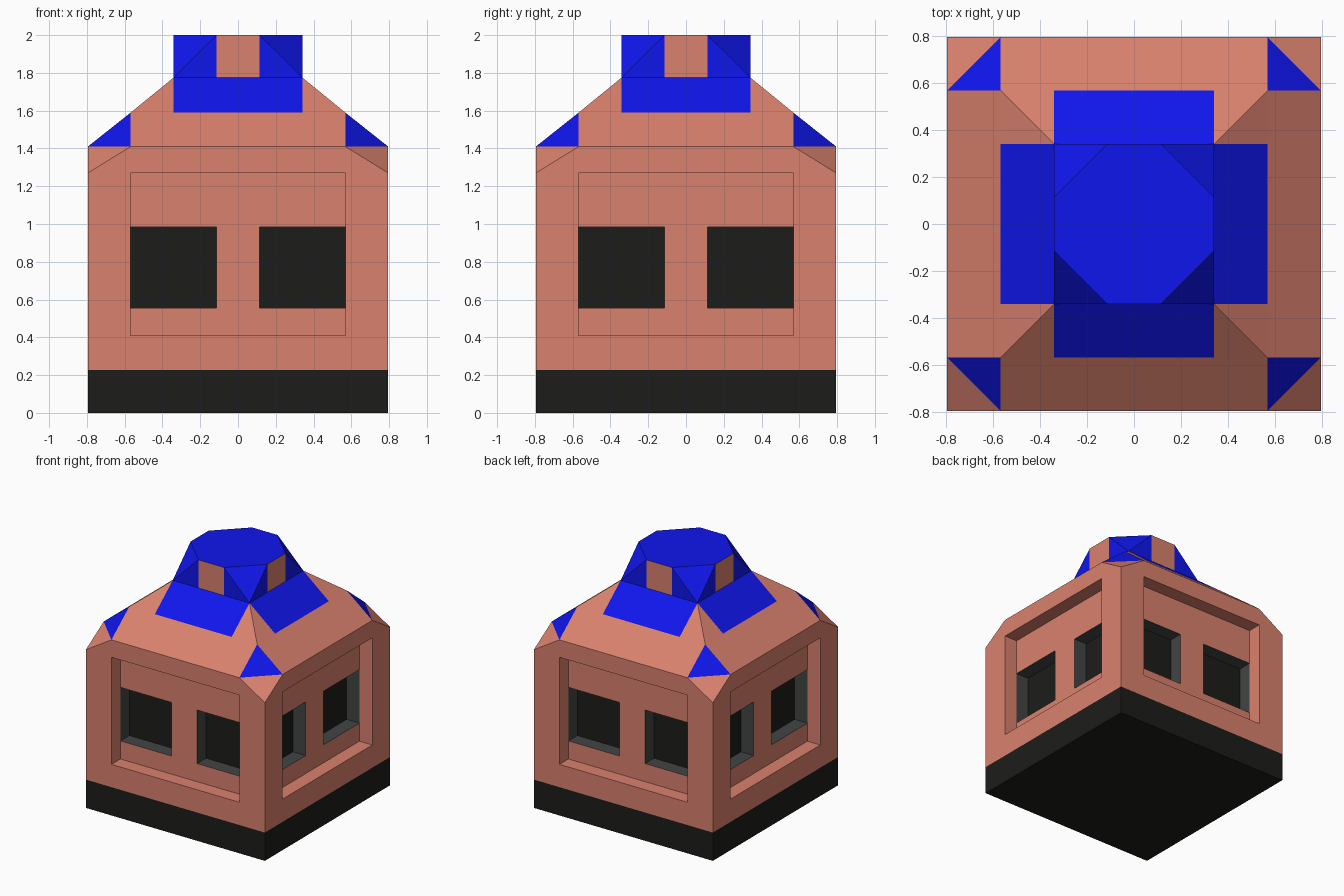
import bpy, bmesh
from mathutils import Matrix, Vector
from math import pi

if "Cube" in bpy.data.objects:
    bpy.data.objects.remove(bpy.data.objects["Cube"])

A, B, C, D = 0.795, 0.568, 0.341, 0.114      # half-width steps
Z0, Z1, Z2, Z3 = 0.227, 1.41, 1.59, 1.775    # base, eave, roof panel, cap
PANEL = (-B, B, 0.41, 1.27)
WZ0, WZ1 = 0.555, 0.985
Y1, Y2 = -A + 0.114, -A + 0.227              # recess and window depths


def material(name, rgb):
    m = bpy.data.materials.new(name)
    m.diffuse_color = (*rgb, 1)
    m.use_nodes = True
    m.node_tree.nodes["Principled BSDF"].inputs["Base Color"].default_value = m.diffuse_color
    return m


clay = material("clay", (0.70, 0.22, 0.155))
blue = material("blue", (0.005, 0.008, 0.85))
black = material("black", (0.012, 0.012, 0.011))
grey = material("dark_grey", (0.055, 0.058, 0.058))

PARTS = {"walls": clay, "base": black, "window_panes": black,
         "window_reveals": grey, "roof": clay, "roof_panels": blue,
         "cap_panels": clay, "cap": blue}
meshes = {n: bmesh.new() for n in PARTS}


def face(part, pts):
    """One face repeated on all four sides."""
    bm = meshes[part]
    for k in range(4):
        r = Matrix.Rotation(k * pi / 2, 3, 'Z')
        bm.faces.new([bm.verts.new(r @ Vector(p)) for p in pts])


def corners(x0, x1, z0, z1):
    return [(x0, z0), (x1, z0), (x1, z1), (x0, z1)]


def flat(part, y, pts):
    face(part, [(x, y, z) for x, z in pts])


def reveal(part, rect, y0, y1):
    """Inner sides of a rectangular opening."""
    c = corners(*rect)
    for (px, pz), (qx, qz) in zip(c, c[1:] + c[:1]):
        face(part, [(px, y0, pz), (qx, y0, qz), (qx, y1, qz), (px, y1, pz)])


# base block
bmesh.ops.create_cube(meshes["base"], size=1, matrix=Matrix.Translation(
    (0, 0, Z0 / 2)) @ Matrix.Diagonal((2 * A, 2 * A, Z0, 1)))

# outer wall frame around the recessed panel
for r in [(-A, A, Z0, 0.41), (-A, -B, 0.41, 1.27), (B, A, 0.41, 1.27)]:
    flat("walls", -A, corners(*r))
flat("walls", -A, [(-A, 1.27), (A, 1.27), (B, Z1), (-B, Z1)])
reveal("walls", PANEL, -A, Y1)

# recessed panel around two windows
for r in [(-B, B, 0.41, WZ0), (-B, B, WZ1, 1.27), (-D, D, WZ0, WZ1)]:
    flat("walls", Y1, corners(*r))
for x0, x1 in [(-B, -D), (D, B)]:
    reveal("window_reveals", (x0, x1, WZ0, WZ1), Y1, Y2)
    flat("window_panes", Y2, corners(x0, x1, WZ0, WZ1))

# roof slopes, corner facets and blue inlays
face("roof", [(-B, -A, Z1), (B, -A, Z1), (B, -B, Z2), (-B, -B, Z2)])
face("roof", [(C, -B, Z2), (B, -B, Z2), (C, -C, Z3)])
face("roof", [(-B, -B, Z2), (-C, -B, Z2), (-C, -C, Z3)])
face("roof", [(A, -A, 1.27), (A, -B, Z1), (B, -A, Z1)])
face("roof_panels", [(B, -A, Z1), (A, -B, Z1), (B, -B, Z2)])
face("roof_panels", [(-C, -B, Z2), (C, -B, Z2), (C, -C, Z3), (-C, -C, Z3)])

# cap with cut corners
flat("cap_panels", -C, corners(-D, D, Z3, 2))
flat("cap", -C, [(D, Z3), (C, Z3), (D, 2)])
flat("cap", -C, [(-C, Z3), (-D, Z3), (-D, 2)])
face("cap", [(C, -C, Z3), (C, -D, 2), (D, -C, 2)])
top = [Matrix.Rotation(k * pi / 2, 3, 'Z') @ Vector((x, -C, 2))
       for k in range(4) for x in (-D, D)]
meshes["cap"].faces.new([meshes["cap"].verts.new(p) for p in top])

# finish the objects
for name, bm in meshes.items():
    bmesh.ops.remove_doubles(bm, verts=bm.verts, dist=0.0005)
    me = bpy.data.meshes.new(name)
    bm.to_mesh(me)
    bm.free()
    me.materials.append(PARTS[name])
    bpy.context.collection.objects.link(bpy.data.objects.new(name, me))
